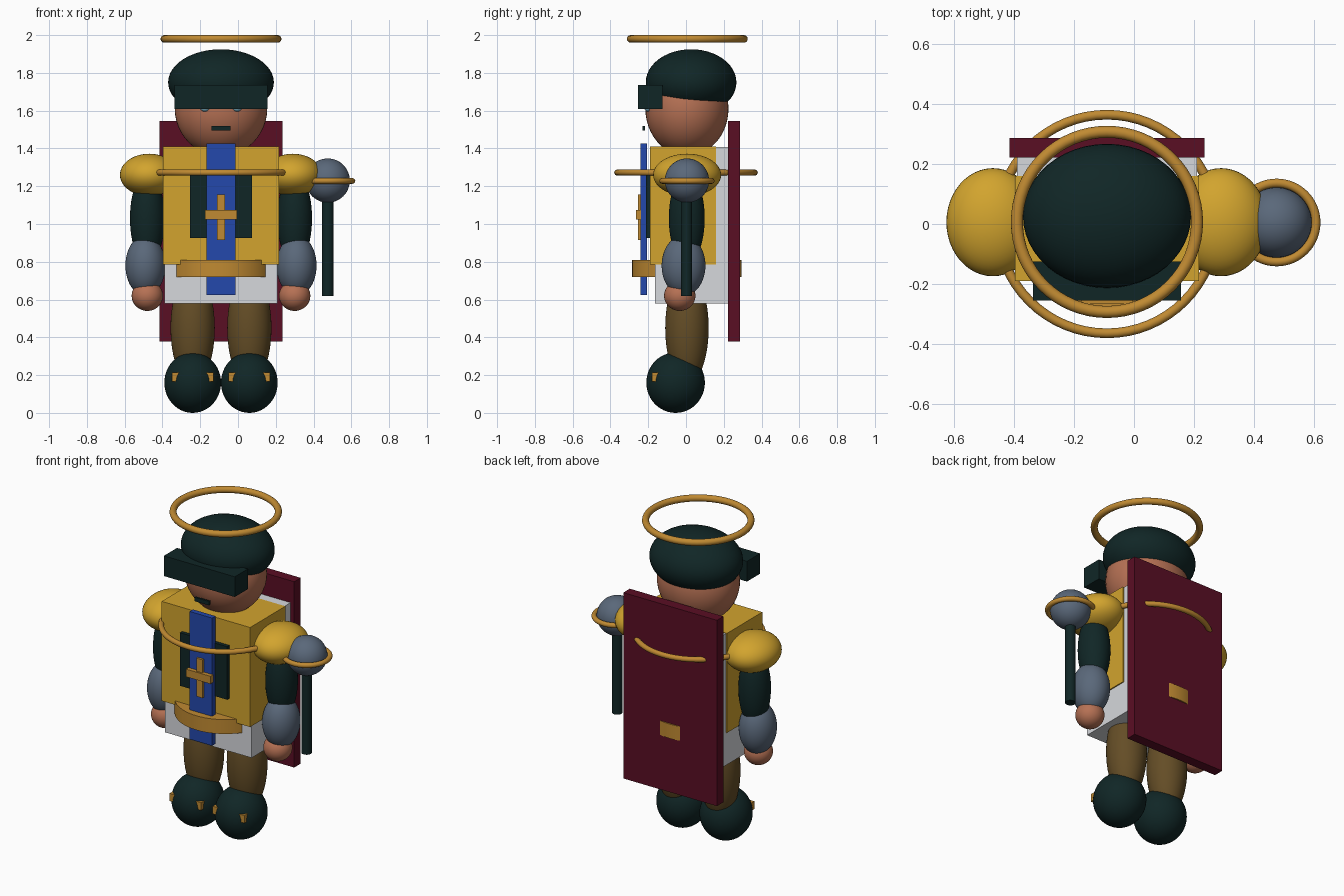
import bpy, math

if "Cube" in bpy.data.objects:
    bpy.data.objects.remove(bpy.data.objects["Cube"])


def mat(name, r, g, b):
    """Flat material from an sRGB colour."""
    def lin(c):
        c /= 255
        return c / 12.92 if c <= 0.04045 else ((c + 0.055) / 1.055) ** 2.4
    m = bpy.data.materials.new(name)
    m.diffuse_color = (lin(r), lin(g), lin(b), 1)
    m.use_nodes = True
    m.node_tree.nodes["Principled BSDF"].inputs["Base Color"].default_value = m.diffuse_color
    return m


DARK = mat("dark green", 16, 38, 38)
GOLD = mat("antique gold", 192, 138, 50)
YELLOW = mat("armour yellow", 210, 164, 46)
WINE = mat("wine red", 90, 14, 36)
BLUE = mat("royal blue", 36, 72, 172)
WHITE = mat("off white", 214, 216, 220)
SKIN = mat("skin", 182, 113, 84)
STEEL = mat("steel grey", 90, 104, 122)
BROWN = mat("trouser brown", 100, 77, 38)
EYE = mat("pale blue", 130, 185, 205)

CX = -0.09  # the body's middle; the staff pushes it off centre


def finish(name, m, smooth=True):
    ob = bpy.context.object
    ob.name = ob.data.name = name
    ob.data.materials.append(m)
    bpy.ops.object.transform_apply(location=False, rotation=False, scale=True)
    if smooth:
        bpy.ops.object.shade_smooth_by_angle(angle=math.radians(35))
    return ob


def ball(name, m, loc, radii):
    bpy.ops.mesh.primitive_uv_sphere_add(segments=48, ring_count=24, radius=1, location=loc)
    bpy.context.object.scale = radii
    return finish(name, m)


def box(name, m, x, y, z):
    """Box from (min, max) ranges."""
    r = (x, y, z)
    bpy.ops.mesh.primitive_cube_add(size=1, location=[(a + b) / 2 for a, b in r])
    bpy.context.object.scale = [b - a for a, b in r]
    return finish(name, m, False)


def ring(name, m, loc, major, minor):
    bpy.ops.mesh.primitive_torus_add(major_segments=64, minor_segments=16, location=loc,
                                     major_radius=major, minor_radius=minor)
    return finish(name, m)


def rod(name, m, loc, radius, depth, sides=48):
    bpy.ops.mesh.primitive_cylinder_add(vertices=sides, radius=radius, depth=depth, location=loc)
    return finish(name, m)


# Head, cap and halo
ball("head", SKIN, (CX, 0.005, 1.61), (0.245, 0.22, 0.25))
ball("cap", DARK, (CX, 0.027, 1.75), (0.28, 0.24, 0.175))
box("cap_visor", DARK, (CX - 0.246, CX + 0.246), (-0.255, -0.125), (1.61, 1.737))
box("mouth", DARK, (CX - 0.05, CX + 0.05), (-0.23, -0.218), (1.495, 1.52))
ring("halo", GOLD, (CX, 0.007, 1.98), 0.30, 0.02)

# Torso, breastplate and cape
box("tunic", WHITE, (CX - 0.30, CX + 0.30), (-0.165, 0.225), (0.58, 1.407))
box("breastplate", YELLOW, (CX - 0.307, CX + 0.307), (-0.19, 0.16), (0.785, 1.41))
box("chest_panel", DARK, (CX - 0.164, CX + 0.164), (-0.213, -0.18), (0.927, 1.26))
box("tabard", BLUE, (CX - 0.078, CX + 0.078), (-0.24, -0.207), (0.625, 1.427))
box("cross_upright", GOLD, (CX - 0.021, CX + 0.021), (-0.255, -0.235), (0.915, 1.155))
box("cross_bar", GOLD, (CX - 0.085, CX + 0.085), (-0.266, -0.238), (1.025, 1.073))
box("cape", WINE, (CX - 0.325, CX + 0.325), (0.222, 0.286), (0.378, 1.545))
rod("belt", GOLD, (CX, 0.005, 0.765), 0.29, 0.09, 64)
ring("chest_chain", GOLD, (CX, 0, 1.272), 0.364, 0.016)

# Mirrored parts: eyes, arms and legs
for side, s in (("left", -1), ("right", 1)):
    ball(side + "_eye", EYE, (CX + s * 0.085, -0.2, 1.615), (0.024, 0.02, 0.02))
    ball(side + "_shoulder", YELLOW, (CX + s * 0.38, 0.006, 1.26), (0.155, 0.18, 0.112))
    ball(side + "_upper_arm", DARK, (CX + s * 0.39, 0.004, 1.03), (0.092, 0.095, 0.24))
    ball(side + "_forearm", STEEL, (CX + s * 0.40, -0.013, 0.78), (0.106, 0.116, 0.16))
    ball(side + "_hand", SKIN, (CX + s * 0.39, -0.033, 0.62), (0.083, 0.083, 0.08))
    ball(side + "_leg", BROWN, (CX + s * 0.15, 0.005, 0.45), (0.117, 0.115, 0.30))
    ball(side + "_boot", DARK, (CX + s * 0.15, -0.055, 0.16), (0.15, 0.155, 0.16))
    bx = CX + s * 0.15
    box(side + "_boot_strap", GOLD, (bx - 0.11, bx + 0.11), (-0.18, -0.14), (0.165, 0.213))

# Mace carried beside the right arm
rod("mace_shaft", DARK, (0.475, 0.003, 0.90), 0.03, 0.56, 32)
ball("mace_head", STEEL, (0.475, 0.005, 1.23), (0.117, 0.117, 0.117))
ring("mace_ring", GOLD, (0.475, 0.005, 1.228), 0.131, 0.015)
